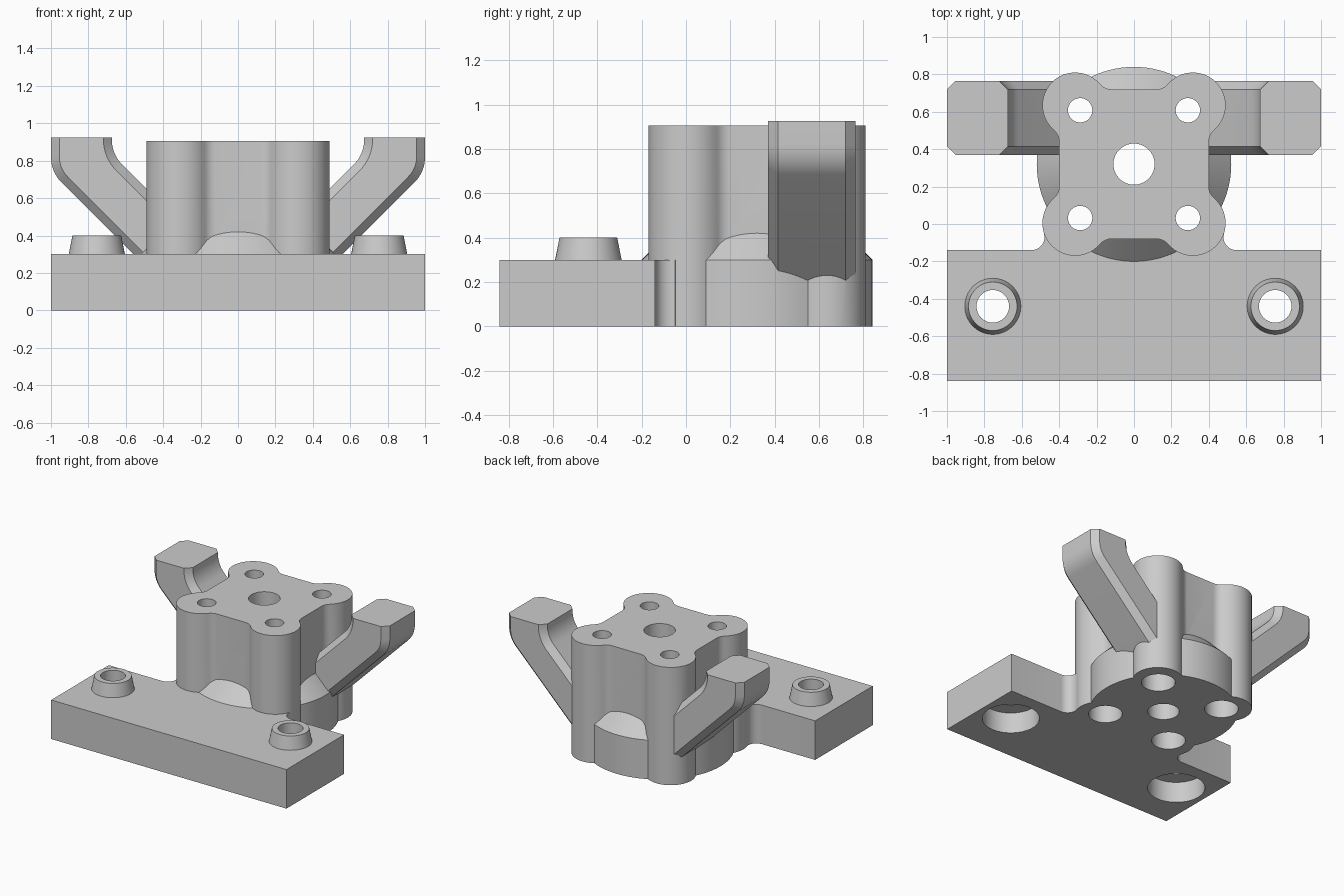
import bpy, bmesh
from math import sin, cos, pi, radians, atan2, degrees, hypot, sqrt

cube = bpy.data.objects.get("Cube")
if cube:
    bpy.data.objects.remove(cube, do_unlink=True)

GREY = (0.6, 0.6, 0.6, 1)
grey = bpy.data.materials.new("plain grey")
grey.use_nodes = True
grey.diffuse_color = GREY
grey.node_tree.nodes["Principled BSDF"].inputs["Base Color"].default_value = GREY


def finish(name, bm):
    bmesh.ops.recalc_face_normals(bm, faces=bm.faces)
    mesh = bpy.data.meshes.new(name)
    bm.to_mesh(mesh)
    bm.free()
    mesh.materials.append(grey)
    ob = bpy.data.objects.new(name, mesh)
    bpy.context.collection.objects.link(ob)
    return ob


def arc(cx, cy, r, a0, a1, n):
    angles = [radians(a0 + (a1 - a0) * i / n) for i in range(n + 1)]
    return [(cx + r * cos(a), cy + r * sin(a)) for a in angles]


def prism_mesh(outline, lo, hi, upright=False):
    """Extrude an outline along z, or along y when upright."""
    bm = bmesh.new()
    rings = [[bm.verts.new((x, d, y) if upright else (x, y, d)) for x, y in outline]
             for d in (lo, hi)]
    for ring in rings:
        bm.faces.new(ring)
    n = len(outline)
    for i in range(n):
        j = (i + 1) % n
        bm.faces.new((rings[0][i], rings[0][j], rings[1][j], rings[1][i]))
    return bm


def lathe(name, x, y, profile, sides=64):
    bm = bmesh.new()
    rings = [[bm.verts.new((x + r * cos(2 * pi * i / sides), y + r * sin(2 * pi * i / sides), z))
              for i in range(sides)] for r, z in profile]
    for a, b in zip(rings, rings[1:]):
        for i in range(sides):
            j = (i + 1) % sides
            bm.faces.new((a[i], a[j], b[j], b[i]))
    bm.faces.new(rings[0])
    bm.faces.new(rings[-1])
    return finish(name, bm)


def combine(body, tool, operation):
    mod = body.modifiers.new(operation.lower(), 'BOOLEAN')
    mod.operation = operation
    mod.solver = 'EXACT'
    mod.object = tool
    bpy.context.view_layer.objects.active = body
    bpy.ops.object.modifier_apply(modifier=mod.name)
    bpy.data.objects.remove(tool, do_unlink=True)


HUB_Y = 0.32        # hub centre
CORNER = 0.315      # offset of the corner columns
COLUMN_R = 0.175
HOLE = 0.288        # offset of the corner holes
BOSS_X, BOSS_Y = 0.755, -0.44

# Base slab, with rounded inner corners running into the front columns
fr, back = 0.07, -0.14
fy, cy = back + fr, HUB_Y - CORNER
fx = CORNER + sqrt((COLUMN_R + fr) ** 2 - (cy - fy) ** 2)
end = degrees(atan2(cy - fy, CORNER - fx))
half = [(1, -0.84), (1, back)] + arc(fx, fy, fr, 270, end, 8) + [(0.3, 0.02)]
outline = half + [(-x, y) for x, y in reversed(half)]
body = finish("mounting_bracket", prism_mesh(outline, 0, 0.3))

# Round hub with a sloping shoulder
hub = lathe("hub", 0, HUB_Y, [(0.52, 0), (0.52, 0.3), (0.22, 0.6)], 96)
combine(body, hub, 'UNION')

# Tower: a square with four round corner columns and blended joints
flat, reach, blend = 0.4, 0.12, 0.081
lean = degrees(atan2(CORNER - reach, CORNER - flat - blend))
quarter = (arc(flat + blend, reach, blend, 180, lean, 5)
           + arc(CORNER, CORNER, COLUMN_R, lean - 180, 270 - lean, 24)[1:-1]
           + arc(reach, flat + blend, blend, 90 - lean, -90, 5))
outline = []
for k in range(4):
    c, s = round(cos(k * pi / 2)), round(sin(k * pi / 2))
    outline += [(c * x - s * y, HUB_Y + s * x + c * y) for x, y in quarter]
combine(body, finish("tower", prism_mesh(outline, 0, 0.905)), 'UNION')

# Bent side arms with chamfered long edges
TOP, ROOT, BEND = 0.925, 0.3, 0.193
outer = arc(1 - BEND, 0.82, BEND, 0, -45, 8)
inner = arc(0.675 - BEND, 0.915, BEND, -45, 0, 8)
profile = [(1, TOP)] + outer + [(ROOT, 0.04), (ROOT, 0.46)] + inner + [(0.675, TOP)]
for side, name in ((1, "left_arm"), (-1, "right_arm")):
    bm = prism_mesh([(side * x, z) for x, z in profile], 0.37, 0.765, upright=True)
    bmesh.ops.recalc_face_normals(bm, faces=bm.faces)
    long_edges = []
    for e in bm.edges:
        a, b = (v.co for v in e.verts)
        at_top = min(a.z, b.z) > TOP - 0.001
        at_root = max(abs(a.x), abs(b.x)) < ROOT + 0.001
        if abs(a.y - b.y) < 0.001 and not at_top and not at_root:
            long_edges.append(e)
    bmesh.ops.bevel(bm, geom=long_edges, offset=0.045, segments=1,
                    affect='EDGES', clamp_overlap=False)
    combine(body, finish(name, bm), 'UNION')

# Tapered bosses on the slab, bored through and widened underneath
for side in (1, -1):
    x = side * BOSS_X
    combine(body, lathe("boss", x, BOSS_Y, [(0.15, 0.2), (0.15, 0.3), (0.13, 0.4)]), 'UNION')
    bore = [(0.2, -0.1), (0.2, 0.16), (0.087, 0.16), (0.087, 0.6)]
    combine(body, lathe("boss_bore", x, BOSS_Y, bore), 'DIFFERENCE')

# Centre hole and four stepped corner holes
combine(body, lathe("centre_bore", 0, HUB_Y, [(0.11, -0.1), (0.11, 1.1)]), 'DIFFERENCE')
for sx in (1, -1):
    for sy in (1, -1):
        bore = [(0.118, -0.1), (0.118, 0.2), (0.065, 0.2), (0.065, 1.1)]
        combine(body, lathe("corner_bore", sx * HOLE, HUB_Y + sy * HOLE, bore), 'DIFFERENCE')

# Smooth the round surfaces, keep the corners crisp
bpy.ops.object.select_all(action='DESELECT')
body.select_set(True)
bpy.context.view_layer.objects.active = body
bpy.ops.object.shade_smooth_by_angle(angle=radians(25))
